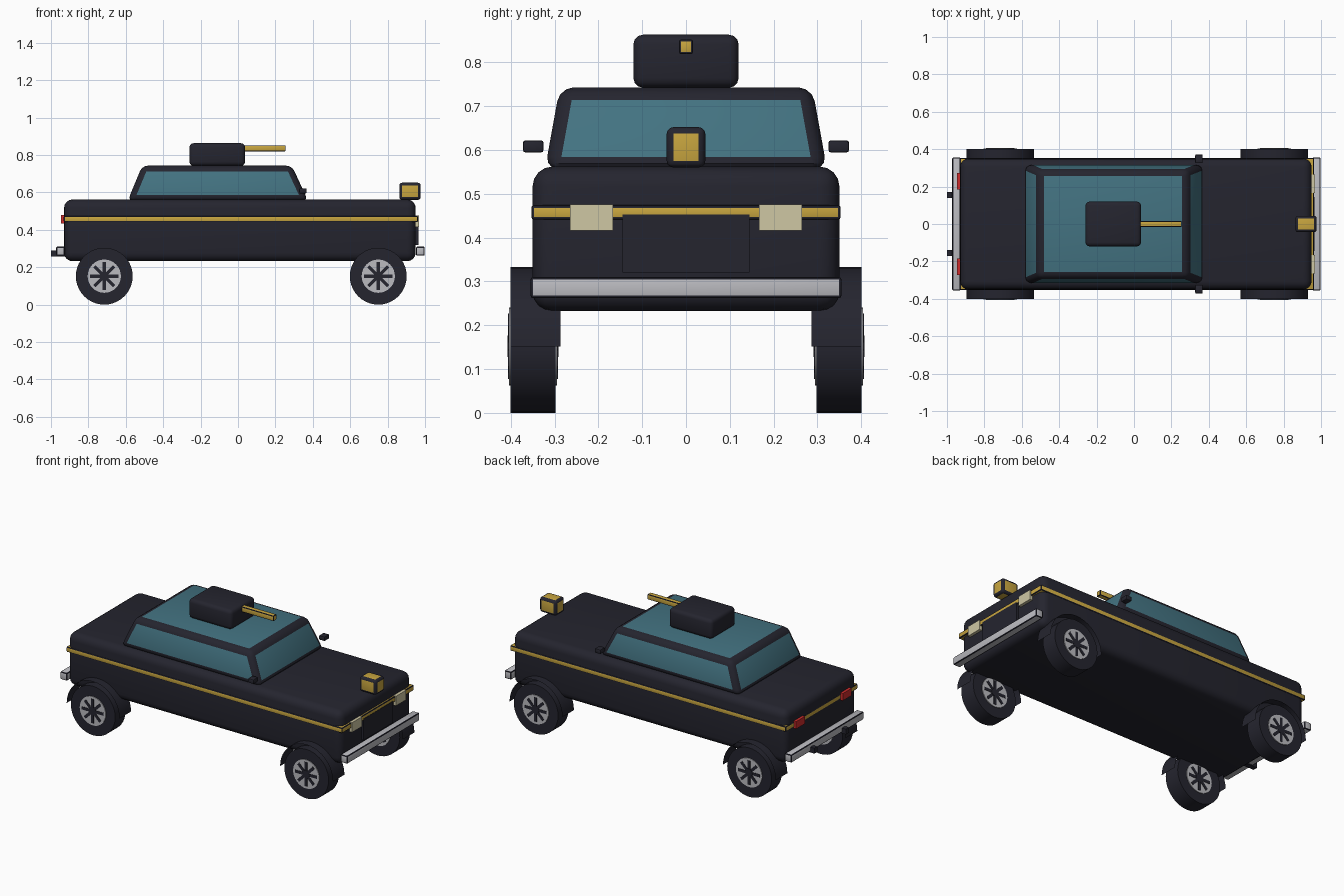
import bpy, bmesh, math
from mathutils import Matrix

if "Cube" in bpy.data.objects:
    bpy.data.objects.remove(bpy.data.objects["Cube"])


def material(name, r, g, b):
    m = bpy.data.materials.new(name)
    m.diffuse_color = (r, g, b, 1)
    m.use_nodes = True
    m.node_tree.nodes["Principled BSDF"].inputs["Base Color"].default_value = m.diffuse_color
    return m


DARK = material("dark_paint", 0.018, 0.018, 0.028)
GLASS = material("teal_glass", 0.056, 0.17, 0.22)
GOLD = material("gold", 0.58, 0.38, 0.05)
SILVER = material("silver", 0.50, 0.50, 0.53)
CREAM = material("cream_light", 0.62, 0.57, 0.37)
RED = material("red_light", 0.62, 0.025, 0.025)


def finish(name, bm, mats):
    bmesh.ops.recalc_face_normals(bm, faces=bm.faces[:])
    me = bpy.data.meshes.new(name)
    bm.to_mesh(me)
    bm.free()
    for m in mats:
        me.materials.append(m)
    ob = bpy.data.objects.new(name, me)
    bpy.context.collection.objects.link(ob)
    bpy.ops.object.select_all(action='DESELECT')
    ob.select_set(True)
    bpy.context.view_layer.objects.active = ob
    bpy.ops.object.shade_smooth_by_angle(angle=math.radians(35))
    return ob


def box(name, xs, ys, zs, mat, bevel=0.0, segs=2, trim=DARK, top=None):
    """Box between ranges; top = (xs, ys) of a tapered upper face; bevels take the trim colour."""
    bm = bmesh.new()
    bmesh.ops.create_cube(bm, size=1)
    for v in bm.verts:
        hi = v.co.z > 0
        px, py = top if top and hi else (xs, ys)
        v.co = (px[v.co.x > 0], py[v.co.y > 0], zs[hi])
    if bevel:
        bmesh.ops.bevel(bm, geom=bm.edges[:], offset=bevel, offset_type='OFFSET',
                        segments=segs, profile=0.5, affect='EDGES', material=1,
                        clamp_overlap=True)
    return finish(name, bm, [mat, trim])


def disc(name, x, z, y0, y1, r, mat, sides=32):
    """Cylinder with its axis along y."""
    bm = bmesh.new()
    bmesh.ops.create_cone(bm, cap_ends=True, segments=sides, radius1=r, radius2=r,
                          depth=abs(y1 - y0),
                          matrix=Matrix.Translation((x, (y0 + y1) / 2, z))
                          @ Matrix.Rotation(math.pi / 2, 4, 'X'))
    return finish(name, bm, [mat])


def spokes(name, x, z, y):
    """Four crossed bars making eight spokes."""
    bm = bmesh.new()
    for i in range(4):
        bmesh.ops.create_cube(bm, size=1, matrix=Matrix.Translation((x, y, z))
                              @ Matrix.Rotation(i * math.pi / 4, 4, 'Y')
                              @ Matrix.Diagonal((0.15, 0.004, 0.018, 1)))
    return finish(name, bm, [DARK])


def fender(name, x, z, y0, y1, r, n=20):
    """Thin open half-cylinder over a wheel."""
    bm = bmesh.new()
    rows = []
    for i in range(n + 1):
        a = math.pi * i / n
        p = (x + r * math.cos(a), z + r * math.sin(a))
        rows.append([bm.verts.new((p[0], y, p[1])) for y in (y0, y1)])
    for a, b in zip(rows, rows[1:]):
        bm.faces.new((a[0], a[1], b[1], b[0]))
    return finish(name, bm, [DARK])


# Body and gold belt stripe
box("body", (-0.93, 0.95), (-0.35, 0.35), (0.232, 0.562), DARK, 0.045, 4)
box("belt_stripe", (-0.932, 0.962), (-0.353, 0.353), (0.441, 0.474), GOLD, 0.006)

# Cabin: glass faces with dark rounded frame
box("cabin", (-0.59, 0.375), (-0.322, 0.322), (0.555, 0.743), GLASS, 0.032, 3,
    top=((-0.512, 0.288), (-0.288, 0.288)))

# Roof turret and barrel
box("turret", (-0.26, 0.038), (-0.12, 0.12), (0.742, 0.863), DARK, 0.022, 3)
box("barrel", (0.02, 0.255), (-0.016, 0.016), (0.819, 0.852), GOLD, 0.005)

# Hood searchlight
box("searchlight", (0.863, 0.977), (-0.044, 0.044), (0.56, 0.652), GOLD, 0.015, 3)

# Bumpers and grille
box("front_bumper", (0.952, 0.998), (-0.355, 0.355), (0.262, 0.31), SILVER, 0.006)
box("rear_bumper", (-0.972, -0.926), (-0.355, 0.355), (0.262, 0.31), SILVER, 0.006)
box("grille", (0.94, 0.964), (-0.145, 0.145), (0.32, 0.453), DARK)

for s, side in ((-1, "right"), (1, "left")):
    def ys(a, b):
        return tuple(sorted((s * a, s * b)))

    # Lights, mirrors and exhausts
    box(side + "_headlight", (0.94, 0.968), ys(0.167, 0.265), (0.416, 0.476), CREAM)
    box(side + "_taillight", (-0.947, -0.92), ys(0.185, 0.272), (0.435, 0.48), RED)
    box(side + "_mirror", (0.327, 0.367), ys(0.325, 0.372), (0.594, 0.622), DARK, 0.006)
    box(side + "_exhaust", (-1.0, -0.90), ys(0.14, 0.17), (0.257, 0.29), DARK)

    # Wheels with spoked hubs, under thin fenders
    for x, end in ((0.75, "front"), (-0.715, "rear")):
        n = f"{end}_{side}_"
        z = 0.152
        fender(n + "fender", x, z, s * 0.286, s * 0.40, 0.181)
        disc(n + "tire", x, z, s * 0.298, s * 0.40, 0.152, DARK, 40)
        disc(n + "rim", x, z, s * 0.294, s * 0.404, 0.089, SILVER)
        for y, face in ((0.294, "inner"), (0.404, "outer")):
            spokes(n + face + "_spokes", x, z, s * y)
            disc(n + face + "_hub", x, z, s * (y - 0.003), s * (y + 0.003), 0.025, DARK, 16)
